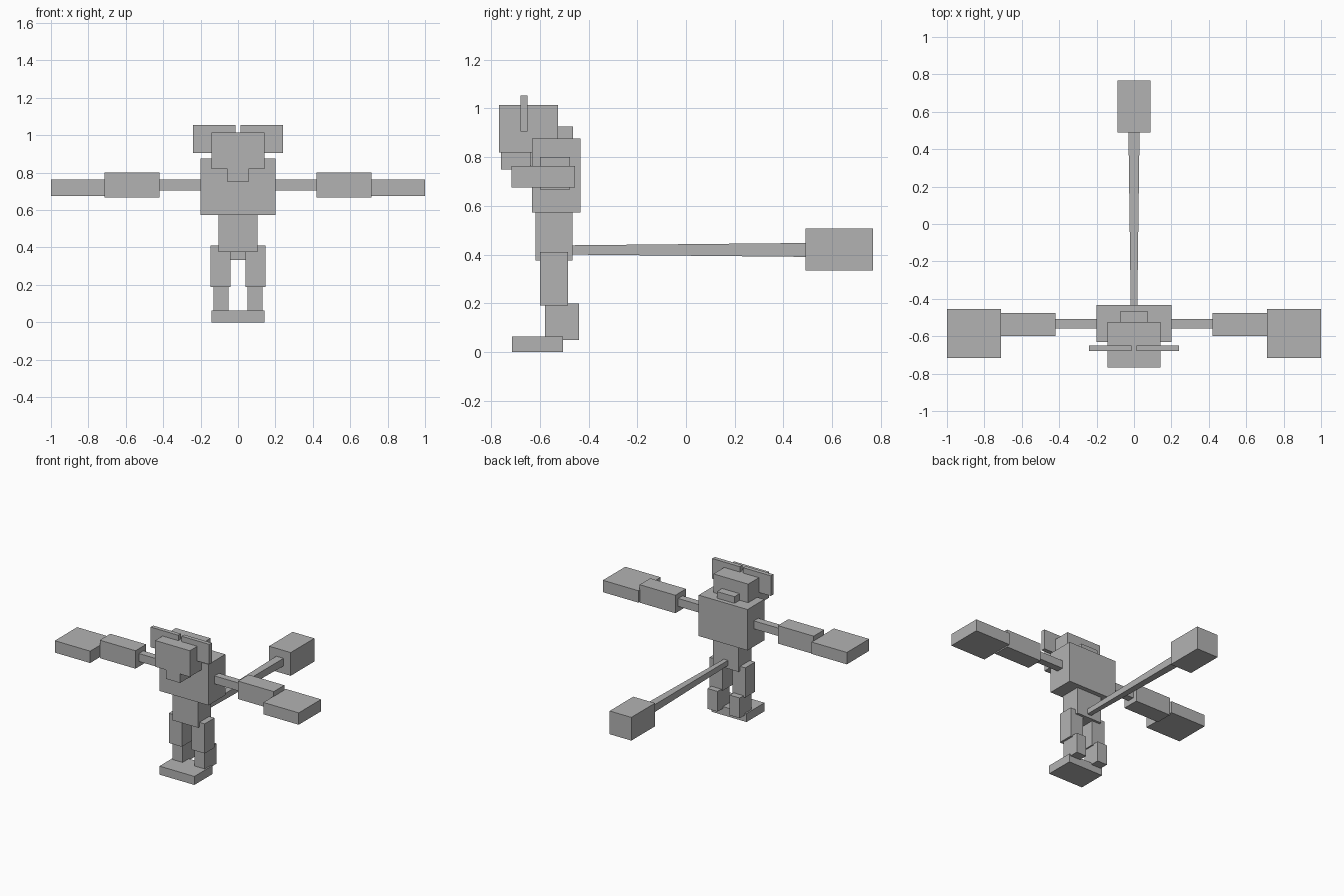
import bpy
import bmesh
from mathutils import Vector

default = bpy.data.objects.get("Cube")
if default:
    bpy.data.objects.remove(default, do_unlink=True)

GREY = (0.45, 0.45, 0.45, 1)
grey = bpy.data.materials.new("plain grey")
grey.use_nodes = True
grey.diffuse_color = GREY
grey.node_tree.nodes["Principled BSDF"].inputs["Base Color"].default_value = GREY


def box(name, x, y, z, back_scale=None):
    """Box between the given ranges; back_scale = (x, z) resizes its back end."""
    lo, hi = Vector((x[0], y[0], z[0])), Vector((x[1], y[1], z[1]))
    bm = bmesh.new()
    bmesh.ops.create_cube(bm, size=1)
    for v in bm.verts:
        if back_scale and v.co.y > 0:
            v.co.x *= back_scale[0]
            v.co.z *= back_scale[1]
        v.co *= hi - lo
    mesh = bpy.data.meshes.new(name)
    bm.to_mesh(mesh)
    bm.free()
    mesh.materials.append(grey)
    obj = bpy.data.objects.new(name, mesh)
    obj.location = (lo + hi) / 2
    bpy.context.collection.objects.link(obj)
    return obj


def centred(name, half_width, y, z, back_scale=None):
    return box(name, (-half_width, half_width), y, z, back_scale)


def pair(name, x, y, z):
    box("left_" + name, x, y, z)
    box("right_" + name, (-x[1], -x[0]), y, z)


# Head
centred("head", 0.142, (-0.767, -0.525), (0.82, 1.014))
centred("snout", 0.057, (-0.76, -0.637), (0.75, 0.825))
centred("neck", 0.072, (-0.64, -0.465), (0.765, 0.925))
pair("ear", (0.013, 0.24), (-0.68, -0.65), (0.905, 1.054))

# Body
centred("torso", 0.2, (-0.632, -0.434), (0.573, 0.876))
centred("abdomen", 0.104, (-0.617, -0.467), (0.376, 0.58))

# Arms
pair("upper_arm", (0.19, 0.425), (-0.56, -0.508), (0.705, 0.764))
pair("forearm", (0.42, 0.713), (-0.6, -0.476), (0.667, 0.8))
pair("hand", (0.71, 1.0), (-0.717, -0.455), (0.676, 0.764))

# Legs, standing on one shared base
pair("thigh", (0.04, 0.147), (-0.6, -0.485), (0.19, 0.41))
pair("shin", (0.05, 0.132), (-0.578, -0.44), (0.05, 0.2))
centred("feet", 0.143, (-0.715, -0.505), (0, 0.063))

# Tail widening toward its block end
centred("tail", 0.017, (-0.48, 0.495), (0.4, 0.438), (1.75, 1.5))
centred("tail_end", 0.089, (0.49, 0.767), (0.334, 0.506))
